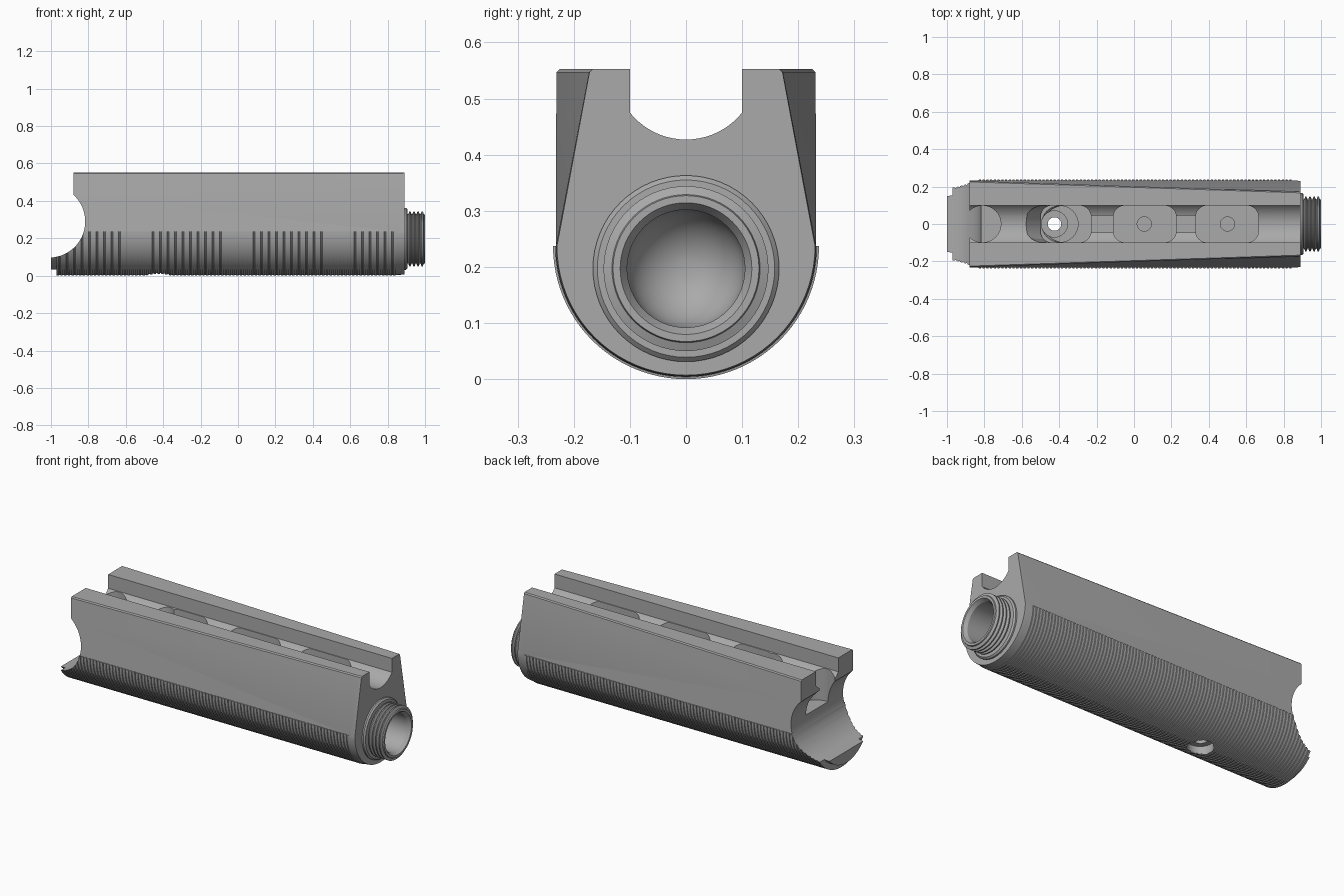
import bpy, bmesh
from math import sin, cos, pi

cube = bpy.data.objects.get("Cube")
if cube:
    bpy.data.objects.remove(cube)

grey = bpy.data.materials.new("neutral_grey")
grey.use_nodes = True
tone = (0.4, 0.4, 0.4, 1)
grey.diffuse_color = tone
grey.node_tree.nodes["Principled BSDF"].inputs["Base Color"].default_value = tone

AXIS_Z = 0.237    # centre of the rounded underside
BORE_Z = 0.197    # centre of the threaded neck


def loft(name, loops):
    """Skin a list of equal-length point loops and cap both ends."""
    bm = bmesh.new()
    rings = [[bm.verts.new(p) for p in loop] for loop in loops]
    n = len(rings[0])
    for a, b in zip(rings, rings[1:]):
        for i in range(n):
            j = (i + 1) % n
            bm.faces.new((a[i], a[j], b[j], b[i]))
    bm.faces.new(rings[0])
    bm.faces.new(rings[-1])
    bmesh.ops.recalc_face_normals(bm, faces=bm.faces)
    mesh = bpy.data.meshes.new(name)
    bm.to_mesh(mesh)
    bm.free()
    mesh.materials.append(grey)
    obj = bpy.data.objects.new(name, mesh)
    bpy.context.collection.objects.link(obj)
    return obj


def arc(r, start, end, n):
    return [(r * cos(start + (end - start) * i / n),
             r * sin(start + (end - start) * i / n)) for i in range(n + 1)]


def lathe_x(name, profile, z=BORE_Z, n=64):
    """Turned part along x from (x, radius) pairs."""
    return loft(name, [[(x, a, z + b) for a, b in arc(r, 0, 2 * pi, n)[:-1]]
                       for x, r in profile])


def lathe_z(name, x, profile, n=40):
    """Turned part along z from (z, radius, shift) triples."""
    return loft(name, [[(x + s + a, b, z) for a, b in arc(r, 0, 2 * pi, n)[:-1]]
                       for z, r, s in profile])


def rounded_box(name, x0, x1, half, r, z0, z1):
    """Upright box with rounded vertical corners."""
    loop = []
    for k, (cx, cy) in enumerate([(x1 - r, half - r), (x0 + r, half - r),
                                  (x0 + r, r - half), (x1 - r, r - half)]):
        loop += [(cx + a, cy + b) for a, b in
                 arc(r, k * pi / 2, (k + 1) * pi / 2, 8)]
    return loft(name, [[(x, y, z) for x, y in loop] for z in (z0, z1)])


def combine(target, tool, operation="DIFFERENCE"):
    mod = target.modifiers.new("combine", "BOOLEAN")
    mod.operation = operation
    mod.solver = "EXACT"
    mod.object = tool
    bpy.context.view_layer.objects.active = target
    bpy.ops.object.modifier_apply(modifier=mod.name)


# Main body: rounded underside, upright sides tapering towards the neck
def section(x, top, r):
    upper = [(top, 0.547), (top - 0.006, 0.553), (0.006 - top, 0.553), (-top, 0.547)]
    lower = [(y, AXIS_Z + z) for y, z in arc(r, pi, 2 * pi, 40)]
    return [(x, y, z) for y, z in upper + lower]


body = loft("body", [section(-0.88, 0.231, 0.232), section(0.87, 0.173, 0.232),
                     section(0.89, 0.172, 0.230)])

# Ribbed grip shell along the underside, with a stepped lip at the end
ribs = [(-1.0, 0.205), (-0.97, 0.205)]
pitch = 0.02
x = -0.9695
while x < 0.85:
    ribs += [(x, 0.237), (x + pitch * 0.55, 0.237),
             (x + pitch * 0.6, 0.233), (x + pitch * 0.95, 0.233)]
    x += pitch
ribs.append((0.875, 0.230))
grip = loft("ribbed_grip", [[(px, y, AXIS_Z + z) for y, z in arc(r, pi, 2 * pi, 48)]
                            for px, r in ribs])
combine(body, grip, "UNION")

# Threaded neck
profile = [(0.85, 0.166), (0.898, 0.166), (0.906, 0.158), (0.906, 0.132)]
for i in range(4):
    x = 0.91 + i * 0.022
    profile += [(x, 0.132), (x + 0.006, 0.147), (x + 0.012, 0.147), (x + 0.018, 0.132)]
profile += [(1.0, 0.130)]
neck = lathe_x("threaded_neck", profile)

# Blind bore with a chamfered mouth and a domed end
dome = [(0.42 - 0.105 * cos(t * pi / 20), 0.105 * sin(t * pi / 20)) for t in range(1, 11)]
bore = lathe_x("bore_cutter", dome + [(0.98, 0.105), (1.001, 0.118), (1.05, 0.118)])

# Top channel with a shallow round floor
channel = [(y, 0.555 + z) for y, z in arc(0.128, pi * 1.215, pi * 1.785, 20)]
channel = [(-0.1, 0.7)] + channel + [(0.1, 0.7)]
channel = [(max(-0.1, min(0.1, y)), z) for y, z in channel]

# Saddle scoop across the lip end
saddle = [[(-1.01 + a, y, 0.29 + b) for a, b in arc(0.193, 0, 2 * pi, 96)[:-1]]
          for y in (-0.4, 0.4)]

cutters = [
    bore,
    loft("channel_cutter", [[(x, y, z) for y, z in channel] for x in (-1.2, 1.2)]),
    loft("saddle_cutter", saddle),
    lathe_z("end_recess_cutter", -0.81, [(0.29, 0.0985, 0), (0.7, 0.0985, 0)]),
    rounded_box("link_groove_cutter", -0.30, 0.40, 0.045, 0.01, 0.405, 0.6),
    # sloping pocket and the bolt hole beneath it
    lathe_z("slope_pocket_cutter", -0.49, [(0.31, 0.0975, 0.11), (0.44, 0.0975, 0), (0.6, 0.0975, 0)]),
    rounded_box("bolt_pocket_cutter", -0.50, -0.23, 0.0985, 0.06, 0.33, 0.6),
    lathe_z("bolt_hole_cutter", -0.425, [(-0.1, 0.067, 0), (0.05, 0.067, 0), (0.05, 0.036, 0),
                                         (0.25, 0.036, 0), (0.25, 0.07, 0), (0.5, 0.07, 0)]),
]
for start, centre in ((-0.11, 0.055), (0.33, 0.5)):
    cutters.append(rounded_box("pocket_cutter", start, start + 0.335, 0.0985, 0.06, 0.335, 0.6))
    cutters.append(lathe_z("pilot_hole_cutter", centre, [(0.325, 0.038, 0), (0.4, 0.038, 0)]))

combine(neck, bore)
for cutter in cutters:
    combine(body, cutter)
for helper in cutters + [grip]:
    bpy.data.objects.remove(helper)

# Smooth shading with crisp edges
for obj in (body, neck):
    bpy.ops.object.select_all(action="DESELECT")
    obj.select_set(True)
    bpy.context.view_layer.objects.active = obj
    bpy.ops.object.shade_smooth_by_angle(angle=pi / 7)
